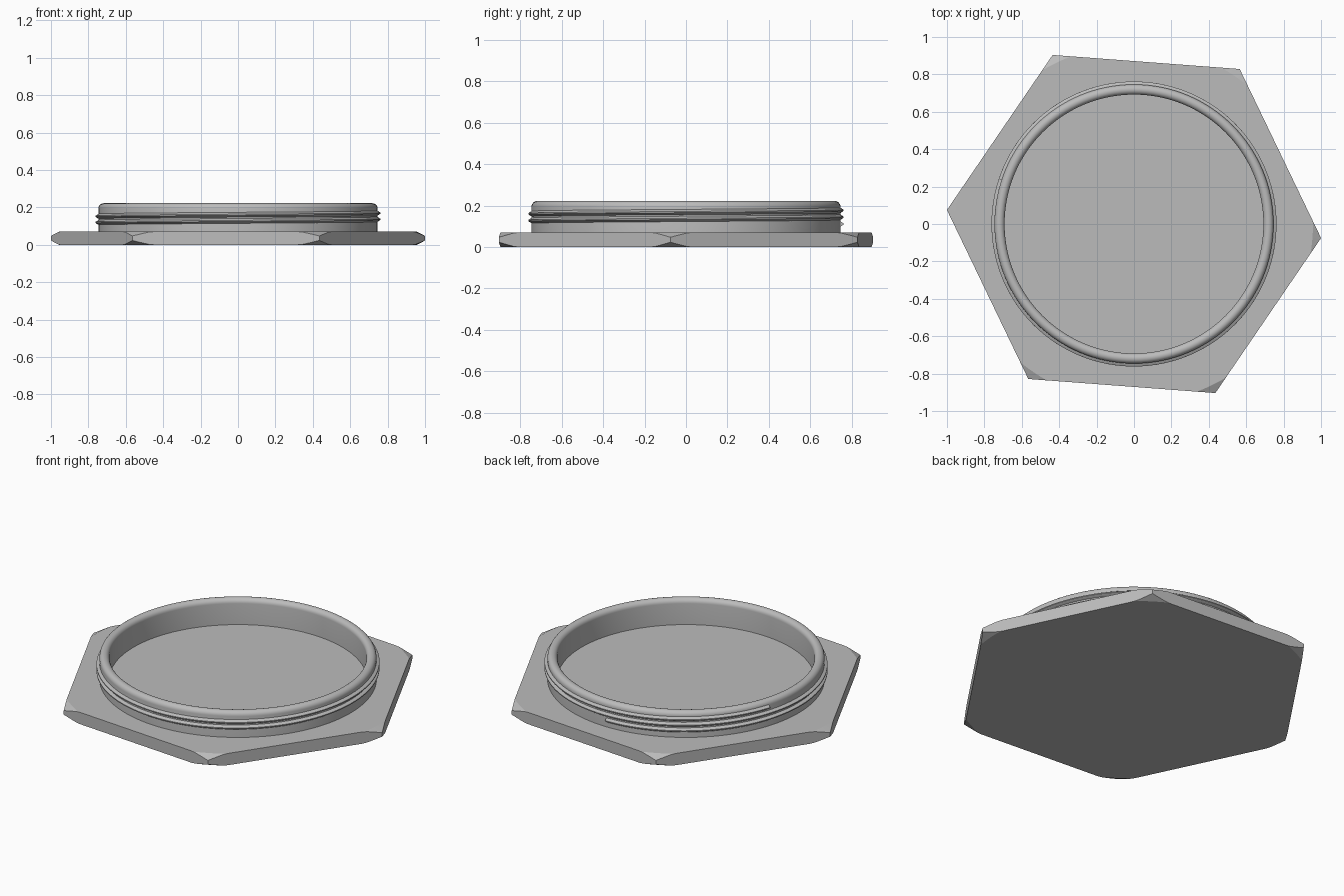
import bpy, bmesh, math
from math import sin, cos, pi, radians

if "Cube" in bpy.data.objects:
    bpy.data.objects.remove(bpy.data.objects["Cube"], do_unlink=True)

# One plain grey for the whole plug
grey = bpy.data.materials.new("plain_grey")
grey.use_nodes = True
color = (0.5, 0.5, 0.5, 1)
grey.diffuse_color = color
grey.node_tree.nodes["Principled BSDF"].inputs["Base Color"].default_value = color


def finish(name, bm, angle=30):
    """Turn a bmesh into a named object with sharp edges kept."""
    bmesh.ops.recalc_face_normals(bm, faces=bm.faces)
    mesh = bpy.data.meshes.new(name)
    bm.to_mesh(mesh)
    bm.free()
    mesh.materials.append(grey)
    obj = bpy.data.objects.new(name, mesh)
    bpy.context.collection.objects.link(obj)
    bpy.ops.object.select_all(action='DESELECT')
    obj.select_set(True)
    bpy.context.view_layer.objects.active = obj
    bpy.ops.object.shade_smooth_by_angle(angle=radians(angle))


def sweep(bm, rings, closed):
    """Skin equal closed sections, joining the last to the first or capping."""
    loops = [[bm.verts.new(p) for p in ring] for ring in rings]
    pairs = list(zip(loops, loops[1:]))
    if closed:
        pairs.append((loops[-1], loops[0]))
    else:
        bm.faces.new(loops[0])
        bm.faces.new(loops[-1])
    for a, b in pairs:
        for i in range(len(a)):
            j = (i + 1) % len(a)
            bm.faces.new((a[i], a[j], b[j], b[i]))


def section(profile, angle, lift=0):
    return [(r * cos(angle), r * sin(angle), z + lift) for r, z in profile]


# Hexagonal flange, its corners turned down by a shallow cone above and below
PLATE_H, CORNER_R, CHAMFER_R = 0.07, 1.003, 0.957
TILT = radians(-4.3)
bm = bmesh.new()
for side in range(6):
    for step in range(40):
        a = radians(60 * side + 1.5 * step)
        off = radians(1.5 * step - 30)
        r = CORNER_R * cos(pi / 6) / cos(off)
        drop = max(0, r - CHAMFER_R) * 0.5
        points = [(r, drop), (r, PLATE_H - drop)]
        if drop:
            points += [(CHAMFER_R, 0), (CHAMFER_R, PLATE_H)]
        for p in section(points, a + TILT):
            bm.verts.new(p)
hull = bmesh.ops.convex_hull(bm, input=bm.verts)
bmesh.ops.delete(bm, geom=[v for v in bm.verts if not v.link_faces], context='VERTS')
bmesh.ops.dissolve_limit(bm, angle_limit=radians(0.3), verts=bm.verts, edges=bm.edges)
finish("hex_flange", bm, 10)

# Hollow collar with a rounded lip
INNER, OUTER, TOP = 0.692, 0.746, 0.222
mid, lip = (INNER + OUTER) / 2, (OUTER - INNER) / 2
profile = [(INNER, 0.05), (OUTER, 0.05)]
profile += [(mid + lip * cos(pi * i / 12), TOP - lip + lip * sin(pi * i / 12))
            for i in range(13)]
bm = bmesh.new()
sweep(bm, [section(profile, 2 * pi * i / 128) for i in range(128)], True)
finish("collar", bm)

# Right-handed screw thread, a little over two turns, with blunt ends
PITCH, START, END = 0.033, radians(90), radians(90 + 720 + 71.6)
ridge = [(0.74, -0.014), (0.746, -0.013), (0.762, -0.003),
         (0.762, 0.003), (0.746, 0.013), (0.74, 0.014)]
STEPS = 280
rings = []
for i in range(STEPS + 1):
    a = START + (END - START) * i / STEPS
    rings.append(section(ridge, a, 0.111 + PITCH * (a - START) / (2 * pi)))
bm = bmesh.new()
sweep(bm, rings, False)
finish("screw_thread", bm)
